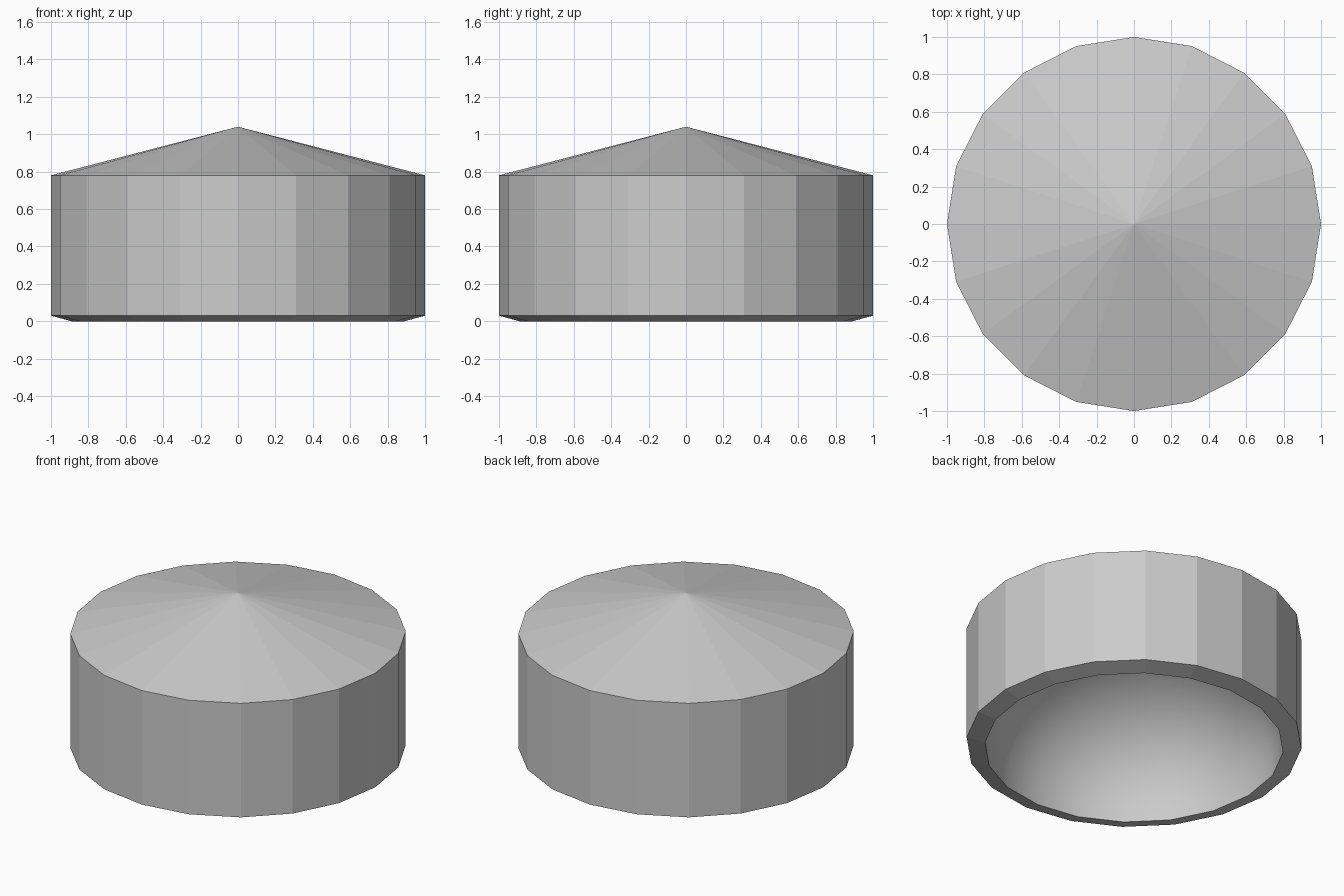
import bpy, bmesh
from math import sin, cos, pi

if "Cube" in bpy.data.objects:
    bpy.data.objects.remove(bpy.data.objects["Cube"])

SIDES = 20
RIM = 0.89          # radius of the opening at z = 0
DEPTH = 0.77        # height of the domed cavity
DOME_STEPS = 12

bm = bmesh.new()


def ring(r, z):
    return [bm.verts.new((r * cos(2 * pi * i / SIDES), r * sin(2 * pi * i / SIDES), z))
            for i in range(SIDES)]


def bridge(a, b, smooth=False):
    for i in range(SIDES):
        j = (i + 1) % SIDES
        bm.faces.new((a[i], a[j], b[j], b[i])).smooth = smooth


def cap(a, z, smooth=False):
    tip = bm.verts.new((0, 0, z))
    for i in range(SIDES):
        bm.faces.new((a[i], a[(i + 1) % SIDES], tip)).smooth = smooth


# Outer shell: sloped underside rim, straight wall, shallow conical top
rim = ring(RIM, 0)
low = ring(1.0, 0.03)
high = ring(1.0, 0.78)
bridge(rim, low)
bridge(low, high)
cap(high, 1.04)

# Smooth domed cavity, open at the bottom
prev = rim
for k in range(1, DOME_STEPS):
    a = k / DOME_STEPS * pi / 2
    cur = ring(RIM * cos(a), DEPTH * sin(a))
    bridge(prev, cur, True)
    prev = cur
cap(prev, DEPTH, True)

bmesh.ops.recalc_face_normals(bm, faces=bm.faces)

# Keep the opening edge crisp
for i in range(SIDES):
    bm.edges.get((rim[i], rim[(i + 1) % SIDES])).smooth = False

mesh = bpy.data.meshes.new("hollow_cap")
bm.to_mesh(mesh)
bm.free()
bpy.context.collection.objects.link(bpy.data.objects.new("hollow_cap", mesh))
